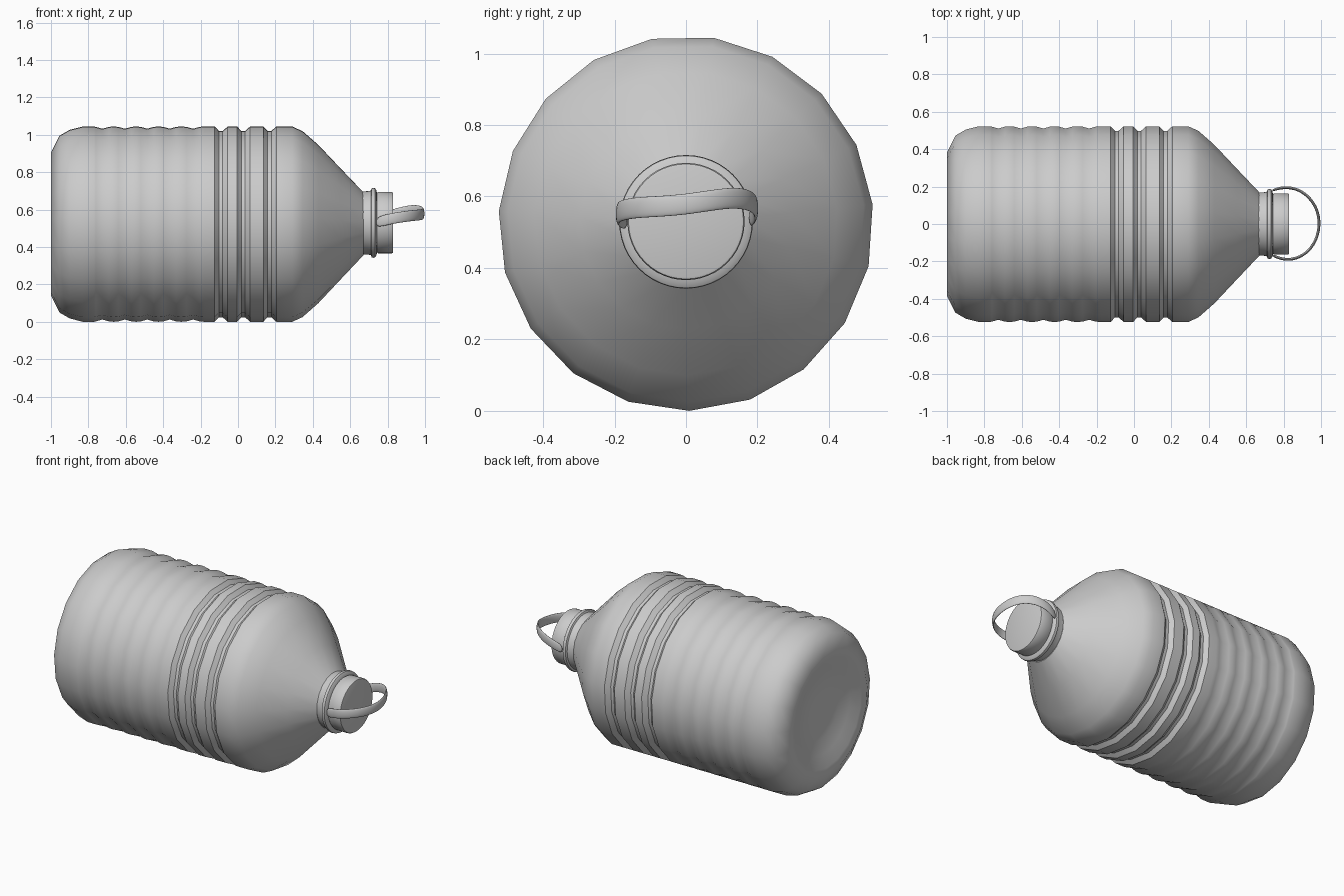
import bpy, bmesh, math
from mathutils import Vector

if "Cube" in bpy.data.objects:
    bpy.data.objects.remove(bpy.data.objects["Cube"])


def finish(bm, name, angle):
    bmesh.ops.recalc_face_normals(bm, faces=bm.faces)
    me = bpy.data.meshes.new(name)
    bm.to_mesh(me)
    bm.free()
    ob = bpy.data.objects.new(name, me)
    bpy.context.collection.objects.link(ob)
    bpy.ops.object.select_all(action='DESELECT')
    bpy.context.view_layer.objects.active = ob
    ob.select_set(True)
    bpy.ops.object.shade_smooth_by_angle(angle=math.radians(angle))
    return ob


def skin(bm, rings, caps=True):
    for a, b in zip(rings, rings[1:]):
        n = len(a)
        for i in range(n):
            bm.faces.new((a[i], a[(i + 1) % n], b[(i + 1) % n], b[i]))
    if caps:
        bm.faces.new(rings[0])
        bm.faces.new(rings[-1])


def lathe(name, profile, sides, cz, start=0.0, angle=40):
    """Revolve (x, radius) points around the bottle's x axis."""
    bm = bmesh.new()
    rings = []
    for x, r in profile:
        ring = []
        for i in range(sides):
            a = math.radians(start) + 2 * math.pi * i / sides
            ring.append(bm.verts.new((x, r * math.cos(a), cz + r * math.sin(a))))
        rings.append(ring)
    skin(bm, rings)
    return finish(bm, name, angle)


# Body: dished base, shallow ribs, three deep grooves, conical shoulder
R = 0.525
profile = [(-0.935, 0.10), (-0.94, 0.18), (-0.965, 0.26), (-0.99, 0.34), (-1.0, 0.385),
           (-0.955, 0.475), (-0.90, 0.507), (-0.83, R), (-0.77, R)]
for x in (-0.725, -0.605, -0.485, -0.365, -0.24):
    profile += [(x - 0.035, R - 0.002), (x, R - 0.012), (x + 0.035, R - 0.002), (x + 0.06, R)]
for x in (-0.09, 0.03, 0.17):
    profile += [(x - 0.035, R), (x - 0.012, R - 0.024), (x + 0.008, R - 0.024), (x + 0.035, R)]
profile += [(0.29, R), (0.345, 0.5), (0.43, 0.425), (0.55, 0.297), (0.67, 0.17)]
lathe("bottle_body", profile, 19, 0.525, start=-89)

# Neck collar with raised ring
lathe("neck_collar", [(0.66, 0.15), (0.665, 0.168), (0.70, 0.17), (0.71, 0.173), (0.715, 0.184),
                      (0.722, 0.187), (0.733, 0.185), (0.74, 0.174), (0.745, 0.15)], 48, 0.529)

# Screw cap
lathe("cap", [(0.735, 0.155), (0.75, 0.164), (0.822, 0.164), (0.828, 0.161), (0.83, 0.155)],
      48, 0.530)

# Carry handle: flat wavy band looping out from the collar
path = [Vector(p) for p in (
    (0.735, -0.165, 0.530), (0.80, -0.193, 0.548), (0.87, -0.187, 0.560), (0.938, -0.145, 0.569),
    (0.98, -0.075, 0.572), (0.993, 0.0, 0.578), (0.982, 0.075, 0.590), (0.942, 0.14, 0.598),
    (0.88, 0.187, 0.588), (0.80, 0.200, 0.565), (0.735, 0.178, 0.535))]
bm = bmesh.new()
rings = []
for i, p in enumerate(path):
    t = path[min(i + 1, len(path) - 1)] - path[max(i - 1, 0)]
    out = Vector((t.y, -t.x, 0)).normalized()
    rings.append([bm.verts.new(p + out * 0.0085 * math.cos(k * math.pi / 4)
                               + Vector((0, 0, 0.032 * math.sin(k * math.pi / 4))))
                  for k in range(8)])
skin(bm, rings)
handle = finish(bm, "handle", 180)
sub = handle.modifiers.new("smooth", 'SUBSURF')
sub.levels = sub.render_levels = 2
